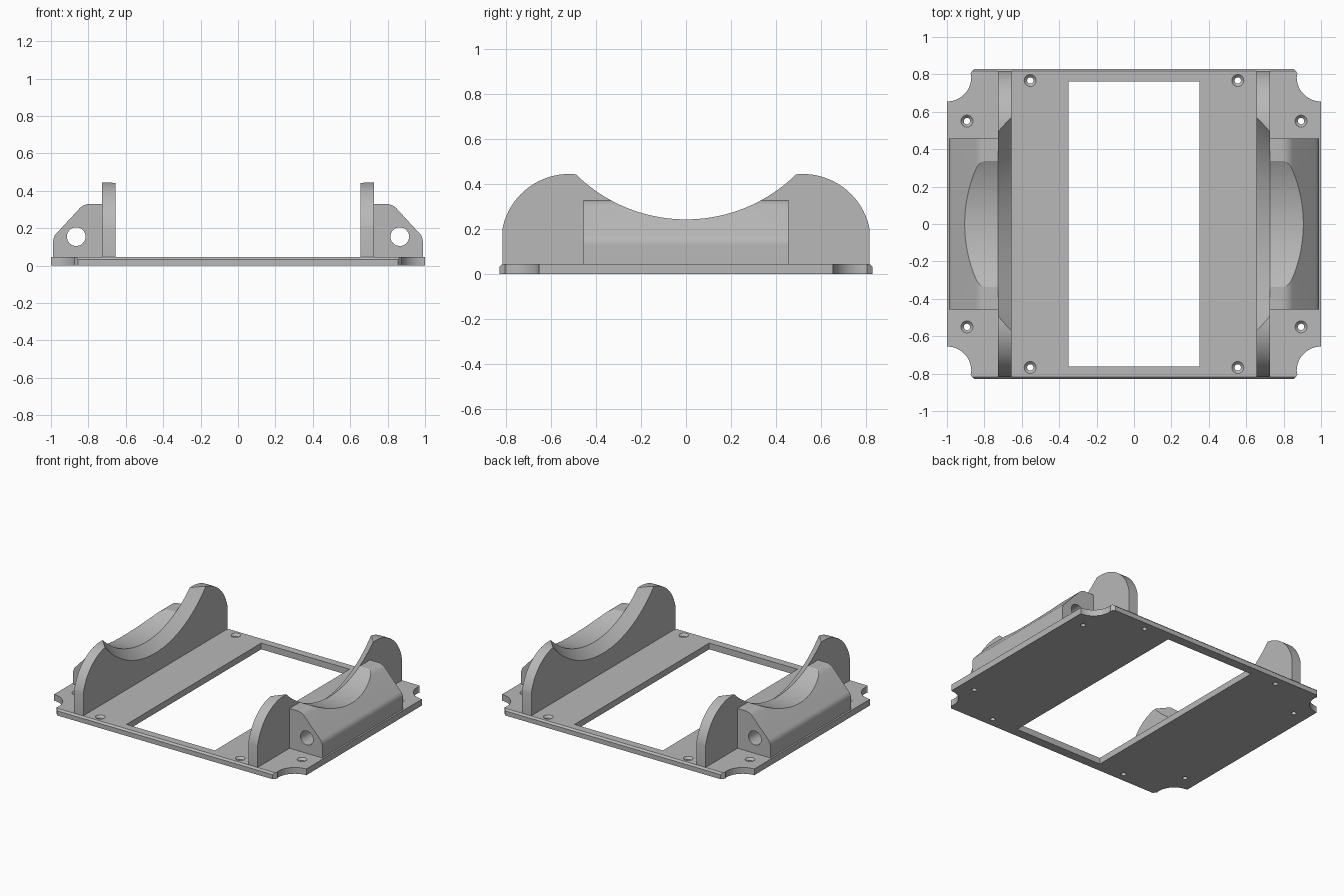
import bpy, bmesh
from math import sin, cos, pi, radians, sqrt, atan2

cube = bpy.data.objects.get("Cube")
if cube:
    bpy.data.objects.remove(cube, do_unlink=True)

grey = bpy.data.materials.new("plain_grey")
grey.use_nodes = True
COLOUR = (0.48, 0.48, 0.48, 1)
grey.diffuse_color = COLOUR
for node in grey.node_tree.nodes:
    if node.type == 'BSDF_PRINCIPLED':
        node.inputs["Base Color"].default_value = COLOUR


def finish(bm, name):
    bmesh.ops.recalc_face_normals(bm, faces=bm.faces[:])
    mesh = bpy.data.meshes.new(name)
    bm.to_mesh(mesh)
    bm.free()
    mesh.materials.append(grey)
    ob = bpy.data.objects.new(name, mesh)
    bpy.context.scene.collection.objects.link(ob)
    return ob


def prism(name, pts, axis, lo, hi):
    """Extrude a flat profile along one axis."""
    place = {'x': lambda a, b, t: (t, a, b),
             'y': lambda a, b, t: (a, t, b),
             'z': lambda a, b, t: (a, b, t)}[axis]
    bm = bmesh.new()
    ends = [[bm.verts.new(place(a, b, t)) for a, b in pts] for t in (lo, hi)]
    for ring in ends:
        bm.faces.new(ring)
    n = len(pts)
    for i in range(n):
        j = (i + 1) % n
        bm.faces.new((ends[0][i], ends[0][j], ends[1][j], ends[1][i]))
    return finish(bm, name)


def lathe(name, profile, axis, centre, segs):
    """Closed solid from (position, radius) pairs round an x or z axis."""
    bm = bmesh.new()
    rings = []
    for t, r in profile:
        ring = []
        for i in range(segs):
            u, v = r * cos(2 * pi * i / segs), r * sin(2 * pi * i / segs)
            off = (t, u, v) if axis == 'x' else (u, v, t)
            ring.append(bm.verts.new([c + o for c, o in zip(centre, off)]))
        rings.append(ring)
    for a, b in zip(rings, rings[1:]):
        for i in range(segs):
            j = (i + 1) % segs
            bm.faces.new((a[i], a[j], b[j], b[i]))
    bm.faces.new(rings[0])
    bm.faces.new(rings[-1])
    return finish(bm, name)


def arc(cx, cy, r, start, end, n):
    angles = [start + (end - start) * i / n for i in range(n + 1)]
    return [(cx + r * cos(radians(a)), cy + r * sin(radians(a))) for a in angles]


def apply_all(ob):
    bpy.context.view_layer.update()
    deps = bpy.context.evaluated_depsgraph_get()
    mesh = bpy.data.meshes.new_from_object(ob.evaluated_get(deps))
    ob.modifiers.clear()
    ob.data = mesh


def cut(ob, cutter):
    mod = ob.modifiers.new("cut", 'BOOLEAN')
    mod.operation = 'DIFFERENCE'
    mod.solver = 'EXACT'
    mod.object = cutter
    apply_all(ob)


def discard(ob):
    bpy.data.objects.remove(ob, do_unlink=True)


def mirror_x(ob):
    ob.modifiers.new("mirror", 'MIRROR').use_mirror_merge = False
    apply_all(ob)


PLATE = 0.045
DEPTH = 0.83

# Base plate with chamfered front and back edges
plate = prism("base_plate", [(-DEPTH, 0), (DEPTH, 0), (DEPTH, PLATE - 0.012),
                             (DEPTH - 0.012, PLATE), (0.012 - DEPTH, PLATE),
                             (-DEPTH, PLATE - 0.012)], 'x', -1, 1)

# Central window
window = prism("window_cutter", [(-.35, -.763), (.35, -.763), (.35, .763), (-.35, .763)],
               'z', -.1, .2)
cut(plate, window)
discard(window)

# Scooped corners and countersunk screw holes
notch = arc(1, .785, .13, 270, 175, 16) + [(.875, .805), (.85, .835), (.85, .9),
                                          (1.1, .9), (1.1, .655)]
countersink = [(-.1, .017), (PLATE - .015, .017), (PLATE, .032), (PLATE + .05, .032)]
for sx in (1, -1):
    for sy in (1, -1):
        cutter = prism("notch_cutter", [(sx * x, sy * y) for x, y in notch], 'z', -.1, .2)
        cut(plate, cutter)
        discard(cutter)
        for hx, hy in ((.555, .767), (.893, .55)):
            cutter = lathe("screw_cutter", countersink, 'z', (sx * hx, sy * hy, 0), 24)
            cut(plate, cutter)
            discard(cutter)

# Cradle cutter: straight bore outside, flaring towards the middle
INNER, OUTER = .655, .728
BORE, BORE_Z = .70, .943
cradle = lathe("cradle_cutter", [(.58, BORE + .12), (OUTER, BORE), (1.2, BORE)],
               'x', (0, 0, BORE_Z), 160)

# Cradle walls with rounded shoulders
side = .817
R, CY, CZ = .303, .52, .142
start = 180 / pi * atan2(sqrt(R * R - (side - CY) ** 2), side - CY)
shoulder = arc(CY, CZ, R, start, 100, 24)
profile = [(side, PLATE)] + shoulder
profile += [(-y, z) for y, z in reversed(profile)]
walls = prism("cradle_walls", profile, 'x', INNER, OUTER)
cut(walls, cradle)

# Hinge blocks with a rounded sloping outer side
block_profile = ([(OUTER, PLATE), (.988, PLATE)]
                 + arc(.928, .13, .06, 0, 45, 6)
                 + arc(.79, .25, .08, 45, 90, 8)
                 + [(OUTER, .33)])
blocks = prism("hinge_blocks", block_profile, 'y', -.456, .456)
cut(blocks, cradle)
discard(cradle)

# Pin hole running through each block
pin = prism("pin_cutter", arc(.865, .155, .05, 0, 348.75, 31), 'y', -.6, .6)
cut(blocks, pin)
discard(pin)

for ob in (walls, blocks):
    mirror_x(ob)

bpy.ops.object.select_all(action='DESELECT')
for ob in (plate, walls, blocks):
    ob.select_set(True)
    bpy.context.view_layer.objects.active = ob
bpy.ops.object.shade_smooth_by_angle(angle=radians(25))
